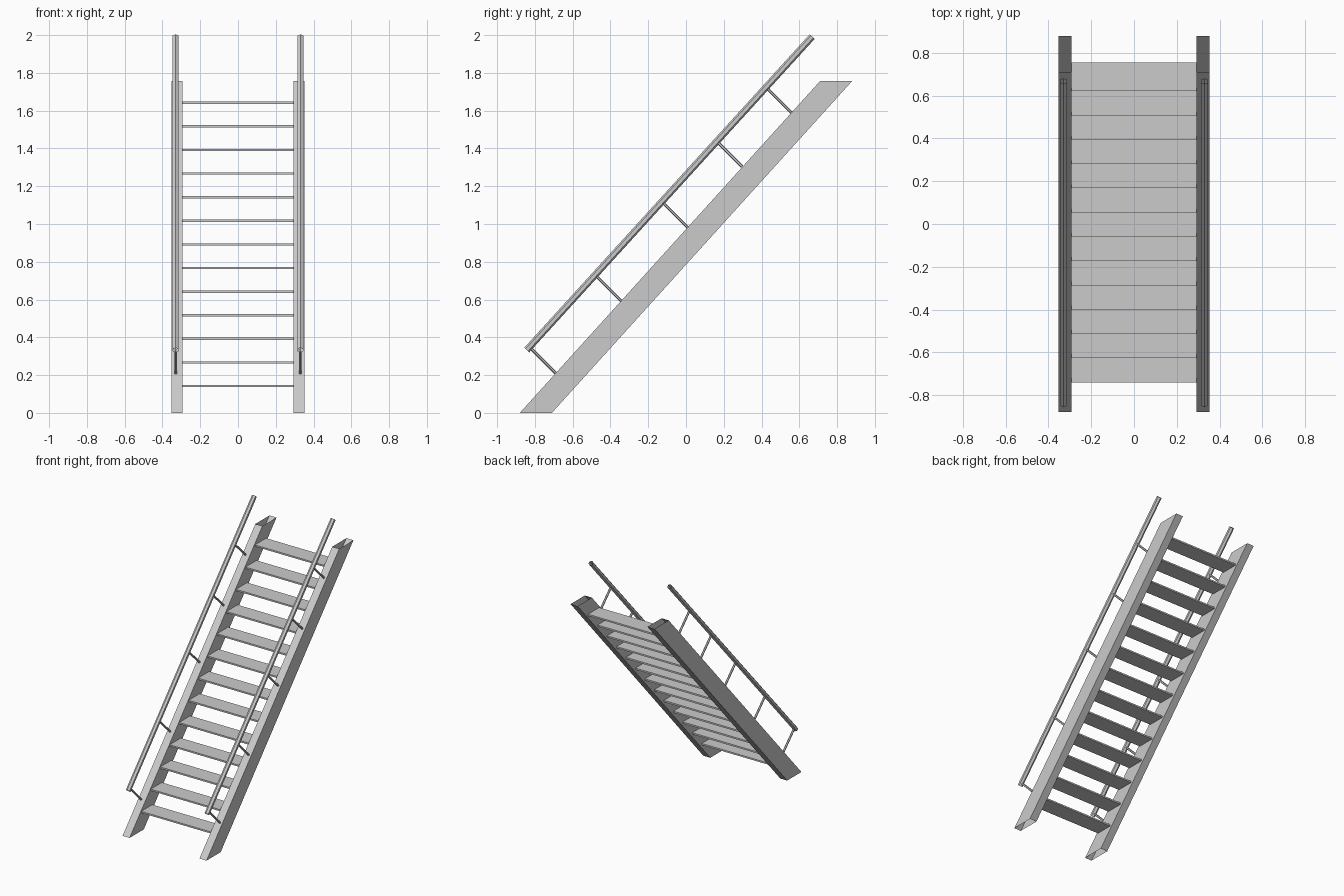
import bpy, bmesh, math
from mathutils import Vector

cube = bpy.data.objects.get("Cube")
if cube:
    bpy.data.objects.remove(cube)

steel = bpy.data.materials.new("grey steel")
steel.use_nodes = True
GREY = (0.6, 0.6, 0.6, 1)
steel.diffuse_color = GREY
steel.node_tree.nodes["Principled BSDF"].inputs["Base Color"].default_value = GREY


def add_object(name, bm):
    bmesh.ops.recalc_face_normals(bm, faces=bm.faces)
    mesh = bpy.data.meshes.new(name)
    bm.to_mesh(mesh)
    bm.free()
    mesh.materials.append(steel)
    obj = bpy.data.objects.new(name, mesh)
    bpy.context.collection.objects.link(obj)


def sleeve(bm, ring_a, ring_b):
    """Open-ended tube wall between two matching rings of points."""
    a = [bm.verts.new(p) for p in ring_a]
    b = [bm.verts.new(p) for p in ring_b]
    for i in range(len(a)):
        j = (i + 1) % len(a)
        bm.faces.new((a[i], a[j], b[j], b[i]))


def tube(bm, start, end, radius, sides):
    start, end = Vector(start), Vector(end)
    across = Vector((1, 0, 0))
    up = across.cross(end - start).normalized()
    angles = [math.tau * (i + 0.5) / sides for i in range(sides)]
    ring = [radius * (across * math.cos(t) + up * math.sin(t)) for t in angles]
    sleeve(bm, [start + p for p in ring], [end + p for p in ring])


# Treads: thin plates climbing between the stringers
TREADS, WIDTH, DEPTH, THICK = 13, 0.586, 0.133, 0.012
for n in range(TREADS):
    bm = bmesh.new()
    bmesh.ops.create_cube(bm, size=1)
    bmesh.ops.scale(bm, vec=(WIDTH, DEPTH, THICK), verts=bm.verts)
    bmesh.ops.translate(bm, vec=(0, -0.674 + 0.1135 * n, 0.142 + 0.125 * n), verts=bm.verts)
    add_object(f"tread_{n + 1}", bm)

POST_TOPS = [(-0.818, 0.339), (-0.473, 0.722), (-0.12, 1.111), (0.167, 1.434), (0.431, 1.716)]

for side, label in ((1, "left"), (-1, "right")):
    # Stringer: hollow sloping box, open at both ends
    bm = bmesh.new()
    foot = [(side * x, y, 0) for x, y in ((0.293, -0.88), (0.352, -0.88), (0.352, -0.71), (0.293, -0.71))]
    sleeve(bm, foot, [(x, y + 1.59, 1.757) for x, y, _ in foot])
    add_object(f"{label}_stringer", bm)

    # Handrail: open tube parallel to the stringer
    x = side * 0.33
    bm = bmesh.new()
    tube(bm, (x, -0.843, 0.333), (x, 0.668, 1.992), 0.018, 6)
    add_object(f"{label}_handrail", bm)

    # Posts joining the rail to the stringer
    for n, (y, z) in enumerate(POST_TOPS):
        bm = bmesh.new()
        tube(bm, (x, y, z), (x, y + 0.13, z - 0.13), 0.008, 6)
        add_object(f"{label}_post_{n + 1}", bm)
